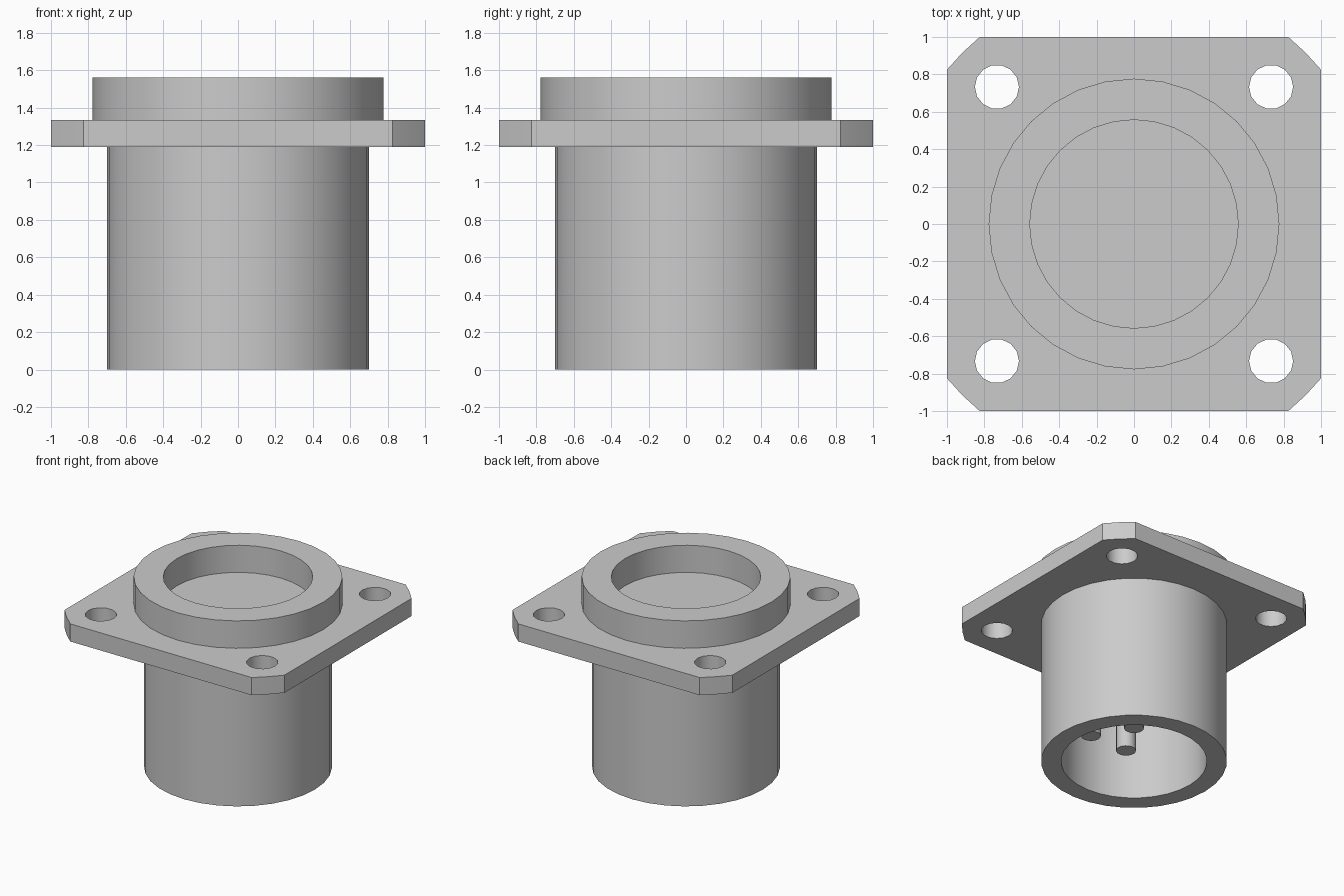
import bpy, bmesh
from math import cos, sin, tau, radians, hypot

cube = bpy.data.objects.get("Cube")
if cube:
    bpy.data.objects.remove(cube, do_unlink=True)

# One plain grey metal for everything
metal = bpy.data.materials.new("grey_metal")
metal.use_nodes = True
GREY = (0.6, 0.6, 0.6, 1)
metal.diffuse_color = GREY
metal.node_tree.nodes["Principled BSDF"].inputs["Base Color"].default_value = GREY


def finish(name, bm):
    """Turn a bmesh into a named, smooth-shaded object."""
    bmesh.ops.recalc_face_normals(bm, faces=bm.faces)
    mesh = bpy.data.meshes.new(name)
    bm.to_mesh(mesh)
    bm.free()
    mesh.materials.append(metal)
    obj = bpy.data.objects.new(name, mesh)
    bpy.context.collection.objects.link(obj)
    bpy.ops.object.select_all(action='DESELECT')
    obj.select_set(True)
    bpy.context.view_layer.objects.active = obj
    bpy.ops.object.shade_smooth_by_angle(angle=radians(30))
    return obj


def ring(x, y, radius, sides):
    return [(x + radius * cos(tau * i / sides), y + radius * sin(tau * i / sides))
            for i in range(sides)]


def lathe(name, profile, sides, x=0, y=0):
    """Revolve (radius, height) points and cap both ends with flat discs."""
    bm = bmesh.new()
    loops = [[bm.verts.new((px, py, z)) for px, py in ring(x, y, r, sides)]
             for r, z in profile]
    for a, b in zip(loops, loops[1:]):
        for i in range(sides):
            j = (i + 1) % sides
            bm.faces.new((a[i], a[j], b[j], b[i]))
    bm.faces.new(loops[0])
    bm.faces.new(loops[-1])
    return finish(name, bm)


# Shell: pin cavity below, collar with a shallow recess above
CAVITY_TOP = 0.95
FLANGE_LOW, FLANGE_HIGH = 1.19, 1.335
lathe("connector_shell",
      [(0.55, CAVITY_TOP), (0.55, 0), (0.70, 0), (0.70, 1.25), (0.777, 1.25),
       (0.777, 1.56), (0.557, 1.56), (0.557, 1.337)], 32)

# Square flange with rounded-off corners and four bolt holes
corner = hypot(1, 0.825) / 2 ** 0.5
outline = []
for sx, sy in ((1, 1), (-1, 1), (-1, -1), (1, -1)):
    arc = [(sx, sy * 0.825), (sx * corner, sy * corner), (sx * 0.825, sy)]
    outline += arc if sx * sy > 0 else arc[::-1]
holes = [ring(sx * 0.733, sy * 0.733, 0.118, 14) for sx in (-1, 1) for sy in (-1, 1)]
bm = bmesh.new()
edges = []
for loop in [outline] + holes:
    verts = [bm.verts.new((x, y, FLANGE_LOW)) for x, y in loop]
    edges += [bm.edges.new((v, verts[i - 1])) for i, v in enumerate(verts)]
bmesh.ops.triangle_fill(bm, use_beauty=True, edges=edges, normal=(0, 0, 1))
top = bmesh.ops.extrude_face_region(bm, geom=bm.faces[:], use_keep_orig=True)["geom"]
bmesh.ops.translate(bm, vec=(0, 0, FLANGE_HIGH - FLANGE_LOW),
                    verts=[g for g in top if isinstance(g, bmesh.types.BMVert)])
finish("mounting_flange", bm)

# Contact pins: one in the middle and two pairs around it
pins = [(0, 0)] + [(0.345 * cos(radians(a)), 0.345 * sin(radians(a)))
                   for a in (60, 120, 240, 300)]
for n, (x, y) in enumerate(pins, 1):
    lathe(f"contact_pin_{n}", [(0.075, 0.29), (0.075, CAVITY_TOP + 0.02)], 16, x, y)
